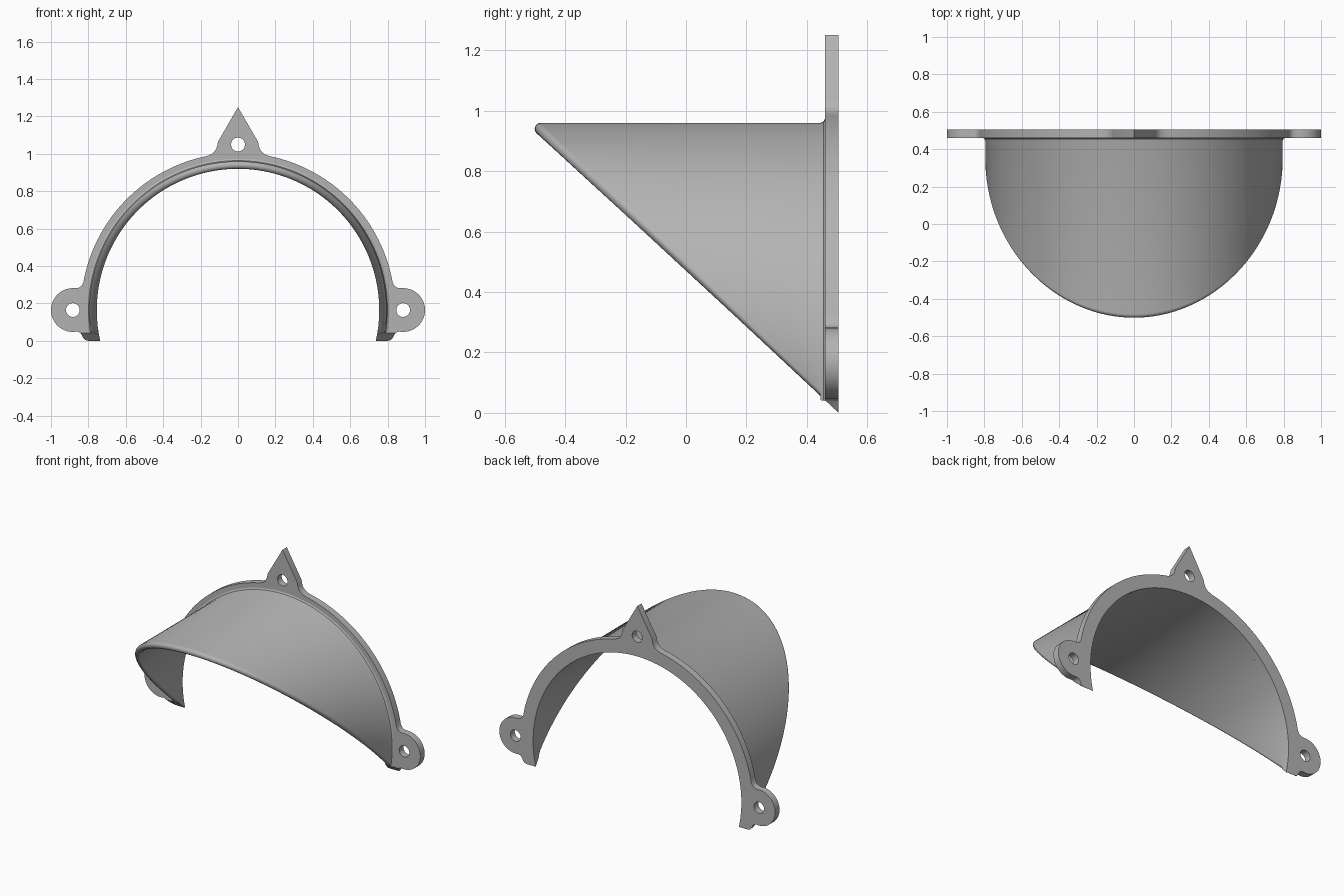
import bpy, bmesh
from math import sin, cos, pi, radians, asin

cube = bpy.data.objects.get("Cube")
if cube:
    bpy.data.objects.remove(cube, do_unlink=True)

CZ = 0.165                      # height of the hood axis
R_IN, R_OUT, R_RIM = 0.755, 0.795, 0.84
Y_BACK, Y_FLANGE = 0.505, 0.46
SLOPE = 1.07                    # run of the slanted cut per unit of height

grey = bpy.data.materials.new("plain grey")
grey.use_nodes = True
colour = (0.45, 0.45, 0.45, 1)
grey.diffuse_color = colour
grey.node_tree.nodes["Principled BSDF"].inputs["Base Color"].default_value = colour


def arc(cx, cz, r, a0, a1, n):
    return [(cx + r * cos(radians(a0 + (a1 - a0) * i / n)),
             cz + r * sin(radians(a0 + (a1 - a0) * i / n))) for i in range(n + 1)]


def finish(name, bm):
    bmesh.ops.recalc_face_normals(bm, faces=bm.faces[:])
    mesh = bpy.data.meshes.new(name)
    bm.to_mesh(mesh)
    bm.free()
    obj = bpy.data.objects.new(name, mesh)
    bpy.context.collection.objects.link(obj)
    mesh.materials.append(grey)
    bpy.ops.object.select_all(action='DESELECT')
    obj.select_set(True)
    bpy.context.view_layer.objects.active = obj
    bpy.ops.object.shade_smooth_by_angle(angle=radians(35))
    return obj


# Hood: half tube with a slanted, rounded front lip and a small fillet at the flange
def hood_section(theta):
    mid, h = (R_IN + R_OUT) / 2, (R_OUT - R_IN) / 2
    y_lip = Y_BACK - SLOPE * (CZ + mid * sin(theta))
    pts = [(R_IN, Y_FLANGE)]
    for i in range(9):
        a = pi * i / 8
        pts.append((mid - h * cos(a), y_lip + h * (1 - sin(a))))
    pts += [(R_OUT, 0.445), (R_OUT + 0.004, 0.455), (R_OUT + 0.014, Y_FLANGE)]
    return [(r * cos(theta), min(y, Y_FLANGE), CZ + r * sin(theta)) for r, y in pts]


bm = bmesh.new()
start = asin((0.045 - CZ) / 0.775)
steps = 96
rows = []
for i in range(steps + 1):
    theta = start + (pi - 2 * start) * i / steps
    rows.append([bm.verts.new(p) for p in hood_section(theta)])
for a, b in zip(rows, rows[1:]):
    for j in range(len(a) - 1):
        bm.faces.new((a[j], a[j + 1], b[j + 1], b[j]))
bmesh.ops.remove_doubles(bm, verts=bm.verts[:], dist=0.0001)
finish("hood", bm)

# Flange outline: pointed top tab, rim, filleted round ear, foot; then mirrored
half = [(0.107, 1.065), (0.112, 1.04), (0.122, 1.016), (0.14, 1.0)]
half += arc(0, CZ, R_RIM, 78.7, 12, 32)
half += [(0.827, 0.312), (0.838, 0.293), (0.855, 0.283)]
half += arc(0.883, CZ, 0.117, 92, -100, 32)
half += [(0.848, 0.046), (0.836, 0.034), (0.828, 0.016), (0.818, 0.005), (0.80, 0)]
inner = arc(0, CZ, R_IN, -12.6, 192.6, 96)
outline = [(0, 1.25)] + half + inner + [(-x, z) for x, z in reversed(half)]
holes = [arc(x, z, 0.037, 0, 345, 23) for x, z in ((0, 1.05), (0.883, CZ), (-0.883, CZ))]

curve = bpy.data.curves.new("flange_outline", 'CURVE')
curve.dimensions = '2D'
curve.fill_mode = 'BOTH'
curve.extrude = (Y_BACK - Y_FLANGE) / 2
for loop in [outline] + holes:
    spline = curve.splines.new('POLY')
    spline.points.add(len(loop) - 1)
    for point, (x, z) in zip(spline.points, loop):
        point.co = (x, z, 0, 1)
    spline.use_cyclic_u = True
helper = bpy.data.objects.new("flange_outline", curve)
bpy.context.collection.objects.link(helper)
flat = bpy.data.meshes.new_from_object(
    helper.evaluated_get(bpy.context.evaluated_depsgraph_get()))
bpy.data.objects.remove(helper, do_unlink=True)

# Stand the flange upright and trim its feet along the slanted cut
bm = bmesh.new()
bm.from_mesh(flat)
bpy.data.meshes.remove(flat)
for v in bm.verts:
    x, y, z = v.co
    v.co = (x, (Y_BACK + Y_FLANGE) / 2 - z, y)
bmesh.ops.remove_doubles(bm, verts=bm.verts[:], dist=0.0001)
cut = bmesh.ops.bisect_plane(
    bm, geom=bm.verts[:] + bm.edges[:] + bm.faces[:], dist=0.00001,
    plane_co=(0, Y_BACK, 0), plane_no=(0, 1, SLOPE), clear_inner=True)
edges = [e for e in bm.edges if e.is_boundary]
bmesh.ops.holes_fill(bm, edges=edges, sides=0)
finish("mounting_flange", bm)
